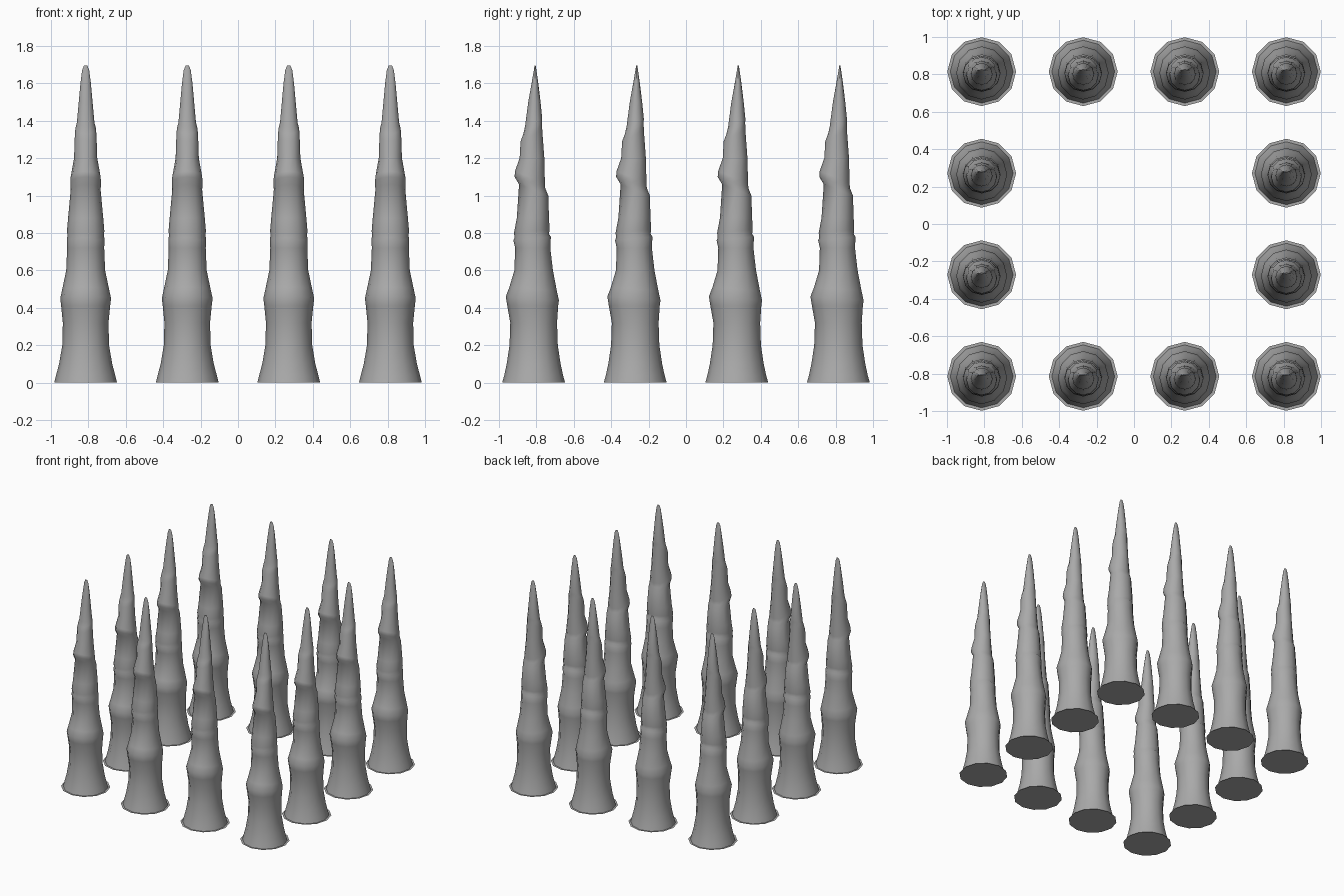
import bpy
import bmesh
from math import cos, sin, tau, radians

cube = bpy.data.objects.get("Cube")
if cube:
    bpy.data.objects.remove(cube)

SIDES = 12
FOOT = 0.168
SPACING = 0.543

# Rings of one spike: height, half width, half depth, depth offset, tilt
RINGS = [
    (0, FOOT, FOOT, 0, 0),
    (.04, .158, .157, 0, 0),
    (.1, .142, .144, 0, 0),
    (.2, .125, .129, 0, 0),
    (.32, .122, .125, 0, 0),
    (.41, .131, .136, -.005, 0),
    (.45, .136, .142, -.007, .01),
    (.5, .125, .127, -.003, .01),
    (.6, .104, .103, 0, 0),
    (.72, .099, .094, -.005, 0),
    (.77, .101, .1, -.008, -.01),
    (.785, .097, .092, -.01, -.01),
    (.81, .1, .095, -.01, -.01),
    (.88, .094, .086, -.004, 0),
    (1.03, .08, .078, 0, .03),
    (1.07, .082, .082, -.02, .03),
    (1.1, .08, .08, -.02, .03),
    (1.2, .062, .066, -.009, 0),
    (1.32, .058, .058, -.012, -.03),
    (1.36, .055, .05, -.005, -.03),
    (1.39, .047, .046, 0, -.02),
    (1.5, .037, .033, .004, 0),
    (1.6, .028, .018, .007, 0),
    (1.67, .019, .007, .008, 0),
    (1.695, .009, .003, .008, 0),
]


def add_ring(bm, z, width, depth, offset, tilt):
    """Ellipse of vertices; positive tilt raises the front."""
    ring = []
    for i in range(SIDES):
        a = tau * i / SIDES
        ring.append(bm.verts.new((width * cos(a), offset + depth * sin(a),
                                  z - tilt * sin(a))))
    return ring


def bridge(bm, lower, upper):
    for i in range(SIDES):
        j = (i + 1) % SIDES
        bm.faces.new((lower[i], lower[j], upper[j], upper[i]))


def spike_mesh():
    bm = bmesh.new()
    # Thin flange around the foot, then the ridged body
    rings = [add_ring(bm, 0, .184, .184, 0, 0)]
    rings += [add_ring(bm, *row) for row in RINGS]
    for lower, upper in zip(rings, rings[1:]):
        bridge(bm, lower, upper)
    bm.faces.new(rings[-1])
    # Underside
    bm.faces.new(list(reversed(rings[1])))
    for face in bm.faces:
        face.smooth = True
    mesh = bpy.data.meshes.new("spike")
    bm.to_mesh(mesh)
    bm.free()
    return mesh


# Plain stone grey
stone = bpy.data.materials.new("stone grey")
stone.use_nodes = True
colour = (.4, .4, .4, 1)
stone.diffuse_color = colour
stone.node_tree.nodes["Principled BSDF"].inputs["Base Color"].default_value = colour

mesh = spike_mesh()
mesh.materials.append(stone)

# Spikes stand around the border of a square grid
steps = (-1.5, -.5, .5, 1.5)
spikes = []
for row in steps:
    for column in steps:
        if max(abs(row), abs(column)) < 1:
            continue
        spike = bpy.data.objects.new("spike", mesh)
        spike.location = (column * SPACING, row * SPACING, 0)
        bpy.context.collection.objects.link(spike)
        spikes.append(spike)

# Smooth bodies with a crisp foot edge
bpy.ops.object.select_all(action='DESELECT')
spikes[0].select_set(True)
bpy.context.view_layer.objects.active = spikes[0]
bpy.ops.object.shade_smooth_by_angle(angle=radians(50))
